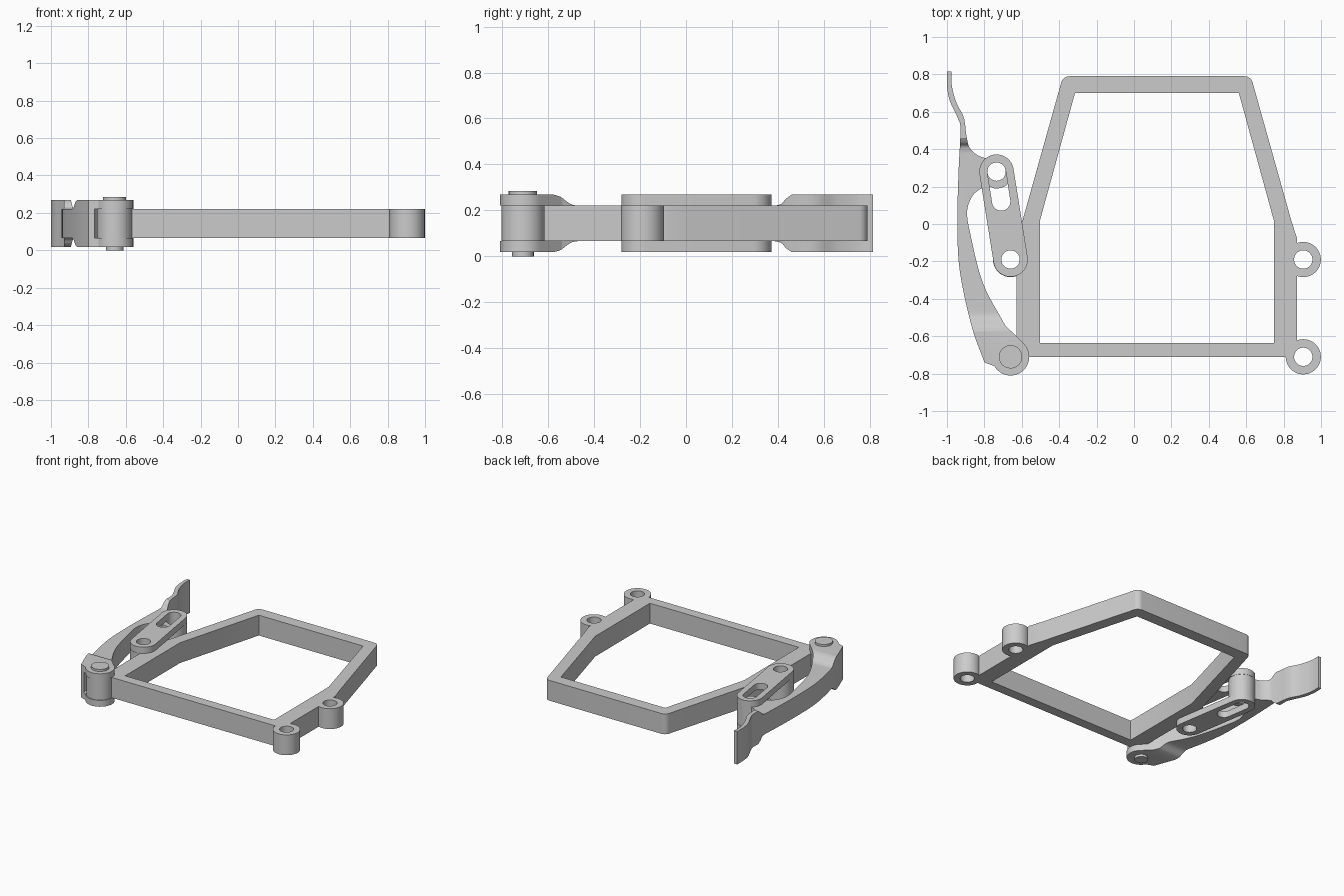
import bpy, bmesh
from math import sin, cos, pi, atan2, radians
from mathutils import Vector

if "Cube" in bpy.data.objects:
    bpy.data.objects.remove(bpy.data.objects["Cube"])

LO, HI = 0.066, 0.22        # frame thickness
BOT, TOP = 0.018, 0.268     # outer plates
MID = 0.1225                # frame symmetry line


def prism(name, pts, a, b, axis='z'):
    """Extrude an outline from a to b (along z, or along x for a y-z outline)."""
    bm = bmesh.new()
    put = (lambda p, h: (p[0], p[1], h)) if axis == 'z' else (lambda p, h: (h, p[0], p[1]))
    face = bm.faces.new([bm.verts.new(put(p, a)) for p in pts])
    ext = bmesh.ops.extrude_face_region(bm, geom=[face])
    shift = (0, 0, b - a) if axis == 'z' else (b - a, 0, 0)
    bmesh.ops.translate(bm, vec=shift, verts=[v for v in ext['geom'] if isinstance(v, bmesh.types.BMVert)])
    bmesh.ops.recalc_face_normals(bm, faces=bm.faces)
    me = bpy.data.meshes.new(name)
    bm.to_mesh(me)
    bm.free()
    ob = bpy.data.objects.new(name, me)
    bpy.context.collection.objects.link(ob)
    return ob


def arc(c, r, a0, a1, n=24):
    return [(c[0] + r * cos(radians(a0 + (a1 - a0) * i / n)),
             c[1] + r * sin(radians(a0 + (a1 - a0) * i / n))) for i in range(n + 1)]


def circle(c, r, n=48):
    return arc(c, r, 0, 360, n)[:-1]


def capsule(p, q, r):
    a = atan2(q[1] - p[1], q[0] - p[0]) * 180 / pi
    return arc(p, r, a + 90, a + 270) + arc(q, r, a - 90, a + 90)


def spline(pts, n=6):
    """Catmull-Rom curve through the points."""
    v = [Vector(p) for p in pts]
    v = [2 * v[0] - v[1]] + v + [2 * v[-1] - v[-2]]
    out = []
    for i in range(1, len(v) - 2):
        a, b, c, d = v[i - 1:i + 3]
        for k in range(n):
            t = k / n
            out.append(tuple(0.5 * (2 * b + (c - a) * t + (2 * a - 5 * b + 4 * c - d) * t * t
                                    + (3 * b - a - 3 * c + d) * t ** 3)))
    return out + [tuple(pts[-1])]


def boolean(ob, tool, op):
    m = ob.modifiers.new(op, 'BOOLEAN')
    m.object, m.operation, m.solver = tool, op, 'EXACT'
    bpy.context.view_layer.objects.active = ob
    bpy.ops.object.modifier_apply(modifier=m.name)
    bpy.data.objects.remove(tool)


def smooth(ob):
    bpy.ops.object.select_all(action='DESELECT')
    ob.select_set(True)
    bpy.context.view_layer.objects.active = ob
    bpy.ops.object.shade_smooth_by_angle(angle=radians(30))


def mirrored(half):
    """Right half outline, offset from MID, closed by its mirror image."""
    return [(MID + x, y) for x, y in half] + [(MID - x, y) for x, y in reversed(half)]


PIVOT, CATCH, BOSS = (-0.66, -0.71), (-0.66, -0.19), (-0.735, 0.28)

# Frame: six-sided ring with four lugs
frame = prism('frame', mirrored([(0.75, -0.71), (0.75, -0.08), (0.718, 0.02)]
                                + arc((0.468, 0.745), 0.045, 16, 90, 8)), LO, HI)
boolean(frame, prism('cut', mirrored([(0.625, -0.635), (0.625, 0.02), (0.438, 0.70)]), 0, 0.4), 'DIFFERENCE')
lugs = [(x, y) for x in (-0.66, 0.905) for y in (-0.19, -0.71)]
for c in lugs:
    boolean(frame, prism('lug', circle(c, 0.094), LO, HI), 'UNION')
for c in lugs:
    boolean(frame, prism('cut', circle(c, 0.049), 0, 0.4), 'DIFFERENCE')
smooth(frame)

# Lever: plan outline with side branch, trimmed by its side silhouette
outline = (arc(PIVOT, 0.1, 50, -150)
           + spline([(-0.80, -0.74), (-0.87, -0.54), (-0.933, -0.24), (-0.944, 0.02), (-0.938, 0.28),
                     (-0.928, 0.505), (-0.944, 0.57), (-0.985, 0.66), (-1.0, 0.74), (-1.0, 0.815)])
           + spline([(-0.975, 0.815), (-0.974, 0.74), (-0.95, 0.65), (-0.91, 0.57), (-0.897, 0.48),
                     (-0.88, 0.41), (-0.84, 0.37), (-0.795, 0.352)])
           + arc(BOSS, 0.09, 120, -100)
           + spline([(-0.78, 0.205), (-0.825, 0.185), (-0.86, 0.155), (-0.883, 0.11), (-0.892, 0.06),
                     (-0.88, -0.03), (-0.81, -0.31), (-0.69, -0.54)]))
lever = prism('lever', outline, BOT, TOP)
upper = ([(-0.9, TOP + 0.03), (-0.9, TOP), (-0.575, TOP)]
         + spline([(-0.575, TOP), (-0.545, 0.258), (-0.51, 0.232), (-0.485, 0.222), (-0.455, HI)])[1:]
         + spline([(0.385, HI), (0.415, 0.228), (0.435, 0.25), (0.46, TOP)])
         + [(0.9, TOP), (0.9, TOP + 0.03)])
boolean(lever, prism('cut', upper, -2, 0, 'x'), 'DIFFERENCE')
boolean(lever, prism('cut', [(y, LO + HI - z) for y, z in upper], -2, 0, 'x'), 'DIFFERENCE')
boolean(lever, prism('cut', circle(PIVOT, 0.115), LO, HI), 'DIFFERENCE')   # fork gap
boolean(lever, prism('cut', circle(PIVOT, 0.047), -0.1, 0.4), 'DIFFERENCE')
boolean(lever, prism('cut', circle(BOSS, 0.049), -0.1, 0.4), 'DIFFERENCE')
smooth(lever)

# Link plates: one above and one below, each with a slot and a hole
for name, a, b in (('link_top', HI, TOP), ('link_bottom', BOT, LO)):
    link = prism(name, capsule(BOSS, CATCH, 0.092), a, b)
    boolean(link, prism('cut', capsule(BOSS, (-0.71, 0.12), 0.049), -0.1, 0.4), 'DIFFERENCE')
    boolean(link, prism('cut', circle(CATCH, 0.049), -0.1, 0.4), 'DIFFERENCE')
    smooth(link)

# Hinge pin with a flat head
smooth(prism('pin_shaft', circle(PIVOT, 0.047), 0, 0.27))
smooth(prism('pin_head', circle(PIVOT, 0.062), TOP, 0.284))
